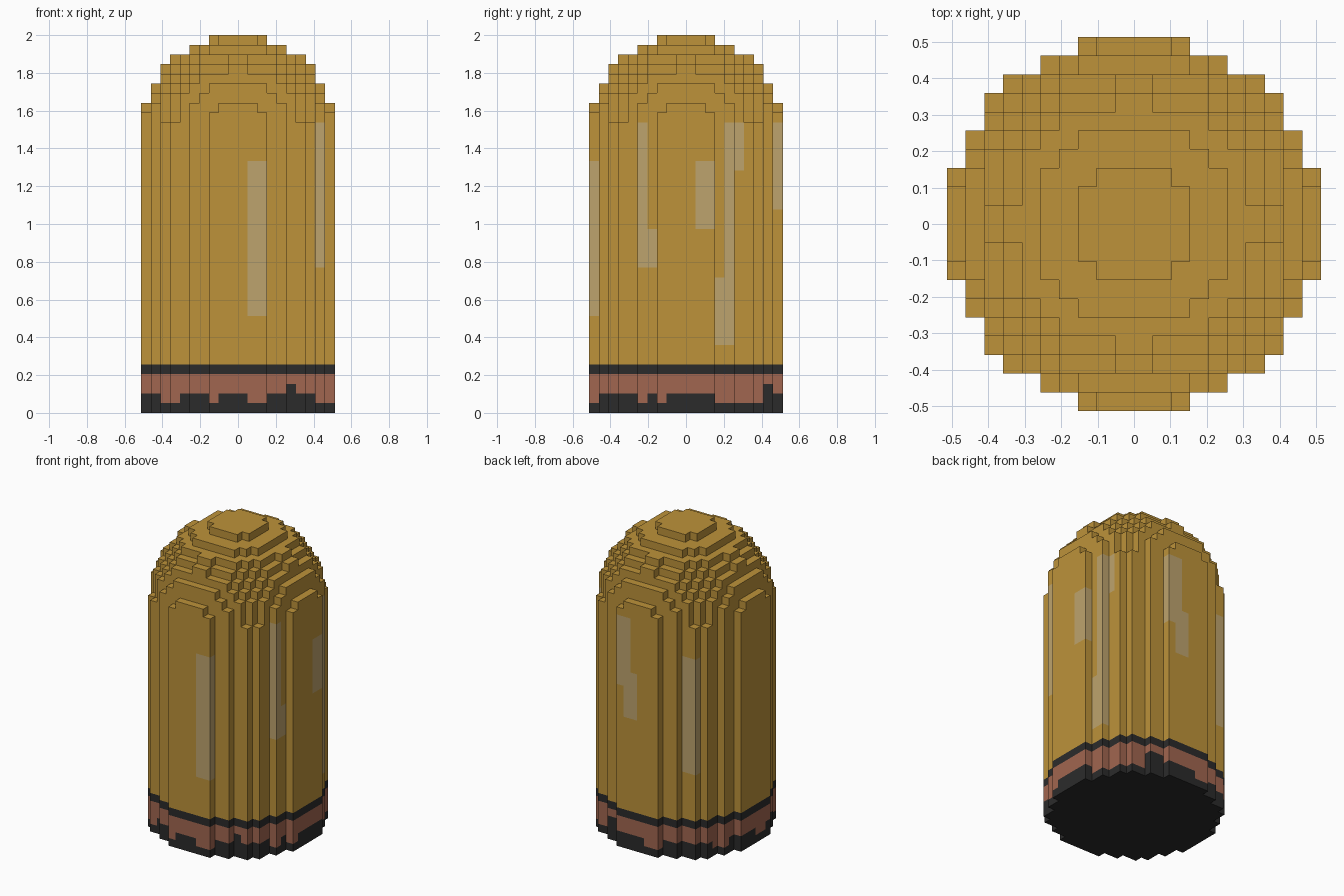
import bpy
import bmesh
from mathutils import Vector

if "Cube" in bpy.data.objects:
    bpy.data.objects.remove(bpy.data.objects["Cube"], do_unlink=True)

# Block grid: 20 x 20 x 39 blocks, radius 10, dome centred at layer 29
U = 2.0 / 39
HEIGHT, DOME_START, R2 = 39, 29, 100


def material(name, rgb):
    m = bpy.data.materials.new(name)
    m.use_nodes = True
    m.diffuse_color = (*rgb, 1)
    bsdf = m.node_tree.nodes["Principled BSDF"]
    bsdf.inputs["Base Color"].default_value = (*rgb, 1)
    bsdf.inputs["Roughness"].default_value = 0.8
    return m


GOLD, SHINE, COPPER, DARK = range(4)
MATERIALS = [
    material("gold", (0.51, 0.29, 0.042)),
    material("pale_highlight", (0.515, 0.37, 0.155)),
    material("copper", (0.356, 0.133, 0.08)),
    material("charcoal", (0.024, 0.024, 0.024)),
]

# Height of the dark foot in blocks along each wall, from -10 to 9
FOOT = {
    "front": "22112221222112232211",
    "back": "22222221122223311122",
    "plus_x": "22222121222221111132",
    "minus_x": "22212222112222112222",
}

# Highlight streaks as block ranges: x0, x1, y0, y1, z0, z1 (ends exclusive)
STREAKS = [
    (1, 3, -10, -9, 10, 26),
    (8, 9, -5, -4, 15, 30), (8, 9, -4, -3, 15, 19),
    (9, 10, 1, 3, 19, 26),
    (8, 9, 3, 5, 7, 14), (8, 9, 4, 5, 14, 30), (7, 8, 5, 6, 25, 30),
    (1, 3, 9, 10, 21, 30), (0, 2, 9, 10, 17, 23), (1, 2, 9, 10, 17, 30),
    (-7, -5, 7, 8, 11, 26),
]


def solid(i, j, k):
    """Cylinder with a hemispherical top, in whole blocks."""
    if not 0 <= k < HEIGHT:
        return False
    d = (i + 0.5) ** 2 + (j + 0.5) ** 2
    if k >= DOME_START:
        d += (k - DOME_START + 0.5) ** 2
    return d <= R2


def foot_height(i, j):
    if abs(j + 0.5) >= abs(i + 0.5):
        return int(FOOT["front" if j < 0 else "back"][i + 10])
    return int(FOOT["minus_x" if i < 0 else "plus_x"][j + 10])


def colour(i, j, k):
    if k == 4 or k < foot_height(i, j):
        return DARK
    if k < 4:
        return COPPER
    for x0, x1, y0, y1, z0, z1 in STREAKS:
        if x0 <= i < x1 and y0 <= j < y1 and z0 <= k < z1:
            return SHINE
    return GOLD


# Outward direction of each block side, with its corners counter-clockwise
SIDES = [
    ((1, 0, 0), [(1, 0, 0), (1, 1, 0), (1, 1, 1), (1, 0, 1)]),
    ((-1, 0, 0), [(0, 1, 0), (0, 0, 0), (0, 0, 1), (0, 1, 1)]),
    ((0, 1, 0), [(1, 1, 0), (0, 1, 0), (0, 1, 1), (1, 1, 1)]),
    ((0, -1, 0), [(0, 0, 0), (1, 0, 0), (1, 0, 1), (0, 0, 1)]),
    ((0, 0, 1), [(0, 0, 1), (1, 0, 1), (1, 1, 1), (0, 1, 1)]),
    ((0, 0, -1), [(0, 1, 0), (1, 1, 0), (1, 0, 0), (0, 0, 0)]),
]


def build_part(name, z0, z1):
    """Make the visible skin of the layers z0 to z1."""
    bm = bmesh.new()
    verts = {}

    def vert(p):
        if p not in verts:
            verts[p] = bm.verts.new(Vector(p) * U)
        return verts[p]

    for k in range(z0, z1):
        for i in range(-10, 10):
            for j in range(-10, 10):
                if not solid(i, j, k):
                    continue
                for (dx, dy, dz), corners in SIDES:
                    if solid(i + dx, j + dy, k + dz):
                        continue
                    f = bm.faces.new([vert((i + a, j + b, k + c)) for a, b, c in corners])
                    f.material_index = colour(i, j, k)

    # Merge flat wall areas of one colour, leaving the dome steps as quads
    bm.normal_update()
    walls = [e for e in bm.edges if all(abs(f.normal.z) < 0.5 for f in e.link_faces)]
    bmesh.ops.dissolve_limit(bm, angle_limit=0.01, verts=bm.verts[:], edges=walls,
                             delimit={'MATERIAL'})

    mesh = bpy.data.meshes.new(name)
    bm.to_mesh(mesh)
    bm.free()
    for m in MATERIALS:
        mesh.materials.append(m)
    obj = bpy.data.objects.new(name, mesh)
    bpy.context.collection.objects.link(obj)
    return obj


# Banded foot, straight body with streaks, stepped dome
build_part("banded_base", 0, 5)
build_part("body", 5, 30)
build_part("dome", 30, HEIGHT)
